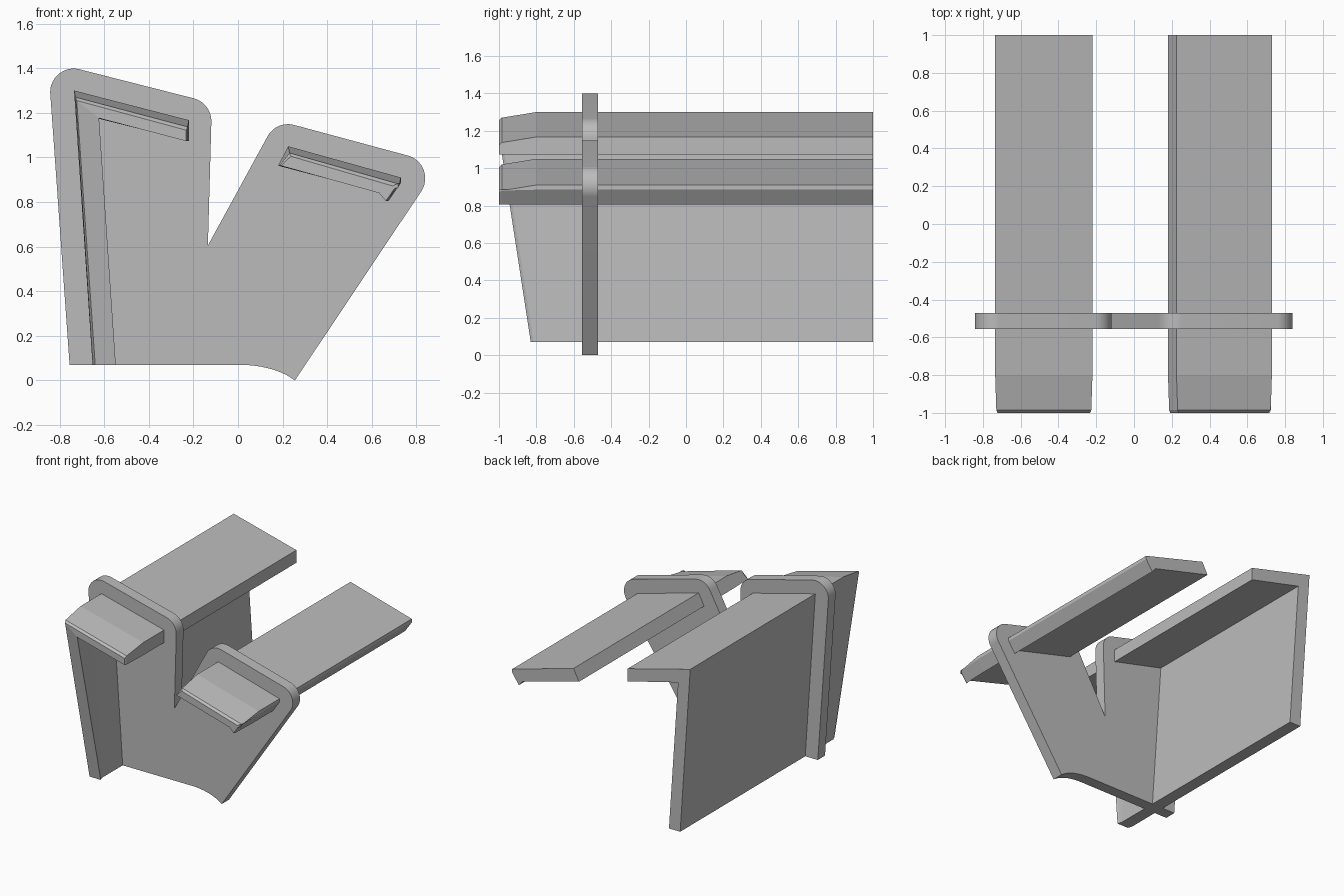
import bpy, bmesh
from mathutils import Vector

cube = bpy.data.objects.get("Cube")
if cube:
    bpy.data.objects.remove(cube, do_unlink=True)

grey = bpy.data.materials.new("plain grey")
grey.use_nodes = True
colour = (0.5, 0.5, 0.5, 1)
grey.diffuse_color = colour
grey.node_tree.nodes["Principled BSDF"].inputs["Base Color"].default_value = colour


def loft(name, rings, caps):
    """Join equal rings of points along y and close both ends with the cap faces."""
    bm = bmesh.new()
    loops = [[bm.verts.new(p) for p in ring] for ring in rings]
    n = len(loops[0])
    for a, b in zip(loops, loops[1:]):
        for i in range(n):
            j = (i + 1) % n
            bm.faces.new((a[i], a[j], b[j], b[i]))
    for loop in (loops[0], loops[-1]):
        for cap in caps:
            bm.faces.new([loop[i] for i in cap])
    bmesh.ops.recalc_face_normals(bm, faces=bm.faces)
    mesh = bpy.data.meshes.new(name)
    bm.to_mesh(mesh)
    bm.free()
    mesh.materials.append(grey)
    obj = bpy.data.objects.new(name, mesh)
    bpy.context.collection.objects.link(obj)
    return obj


def bezier(a, b, c, steps):
    return [a * (1 - t) ** 2 + b * 2 * t * (1 - t) + c * t * t
            for t in (i / steps for i in range(steps + 1))]


def fillet(before, corner, after, radius, steps=12):
    """Circular arc replacing a corner."""
    u, v = (before - corner).normalized(), (after - corner).normalized()
    half = u.angle(v) / 2
    from_corner = Vector((radius, 0)).length
    import math
    tangent = from_corner / math.tan(half)
    centre = corner + (u + v).normalized() * radius / math.sin(half)
    start = corner + u * tangent - centre
    end = corner + v * tangent - centre
    return [centre + (start.lerp(end, i / steps)).normalized() * radius
            for i in range(steps + 1)]


# Upright plate with two rounded lobes
P = lambda x, z: Vector((x, z))
foot, notch, toe = P(-0.755, 0.07), P(-0.135, 0.605), P(0.255, 0)
lobe_a = (P(-0.852, 1.431), P(-0.117, 1.244))
lobe_b = (P(0.172, 1.167), P(0.903, 0.970))
R = 0.105
outline = [foot]
outline += fillet(foot, lobe_a[0], lobe_a[1], R)
outline += fillet(lobe_a[0], lobe_a[1], notch, R)
outline += [notch]
outline += fillet(notch, lobe_b[0], lobe_b[1], R)
outline += fillet(lobe_b[0], lobe_b[1], toe, R)
outline += bezier(toe, P(0.17, 0.065), P(0.02, 0.07), 10)
plate = loft("cross_plate", [[(p.x, y, p.y) for p in outline] for y in (-0.555, -0.47)],
             [range(len(outline))])


def beam(name, profile, top_count, caps):
    """Long rail whose front end slopes down, narrows and leans back at the foot."""
    xs = [p[0] for p in profile]
    middle = (min(xs) + max(xs)) / 2
    rings = []
    for y, drop, inset in ((1, 0, 0), (-0.8, 0, 0), (-0.985, 0.03, 0.006), (-1, 0.045, 0.012)):
        ring = []
        for i, (x, z) in enumerate(profile):
            yy = y
            if y < -0.8 and z < 0.5:
                yy = -0.83 + (y + 1)
            ring.append((x + (inset if x < middle else -inset), yy,
                         z - (drop if i < top_count else 0)))
        rings.append(ring)
    return loft(name, rings, caps)


# Angle-section rail: sloping flange with a tall web below
angle_rail = beam("angle_rail",
                  [(-0.735, 1.30), (-0.22, 1.167), (-0.22, 1.073),
                   (-0.635, 1.176), (-0.56, 0.07), (-0.652, 0.07)],
                  2, [(0, 1, 2, 3), (0, 3, 4, 5)])

# Flat rail with a small lip along its outer edge
flat_rail = beam("flat_rail",
                 [(0.225, 1.05), (0.73, 0.91), (0.73, 0.885),
                  (0.675, 0.805), (0.645, 0.84), (0.18, 0.963)],
                 2, [(0, 1, 2, 3, 4, 5)])

# Smooth only the rounded plate corners
bpy.ops.object.select_all(action="DESELECT")
plate.select_set(True)
bpy.context.view_layer.objects.active = plate
bpy.ops.object.shade_smooth_by_angle(angle=0.4)
